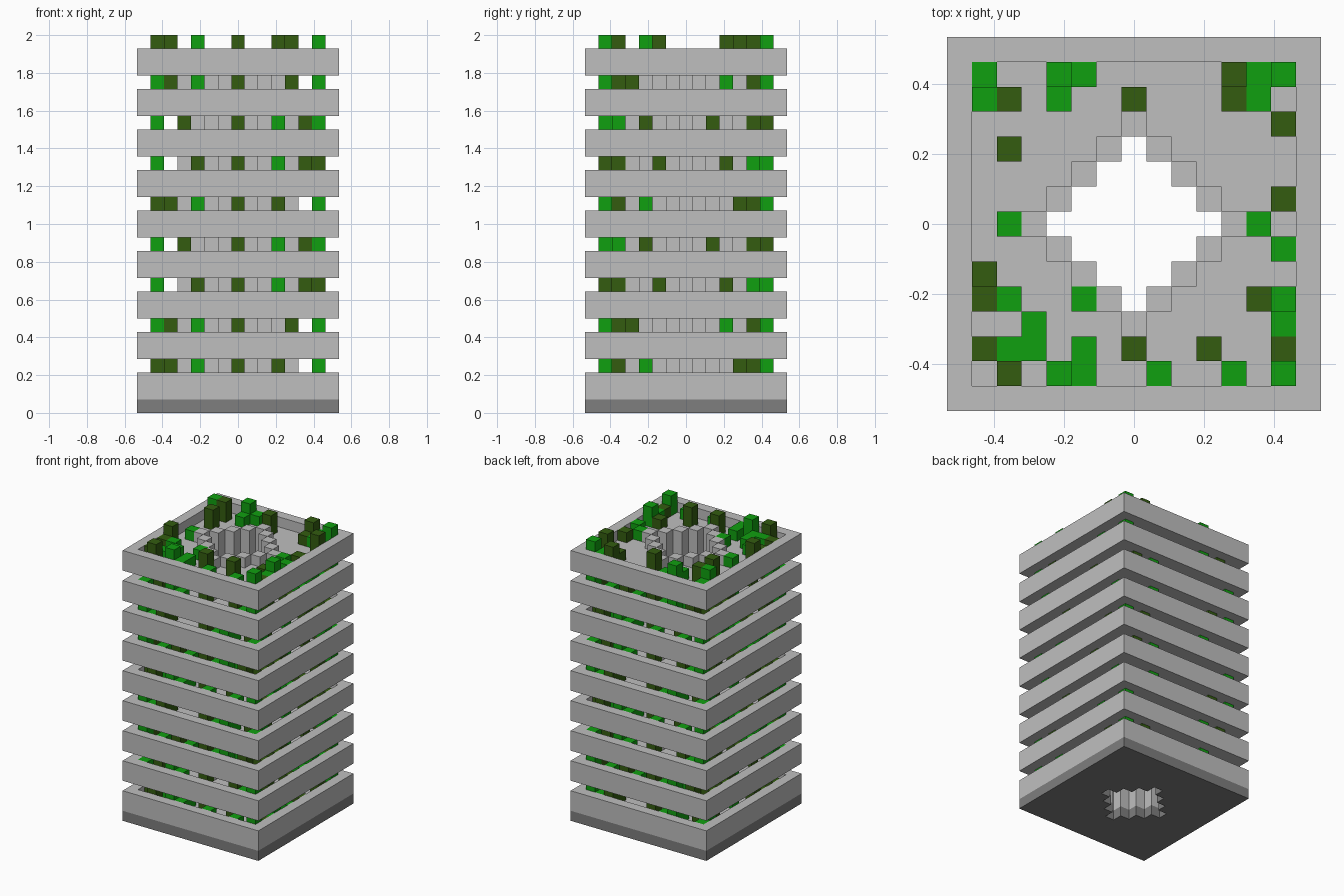
import bpy, bmesh

cube = bpy.data.objects.get("Cube")
if cube:
    bpy.data.objects.remove(cube, do_unlink=True)

U = 1 / 14      # one block
FLOORS = 9


def material(name, rgb):
    m = bpy.data.materials.new(name)
    m.use_nodes = True
    col = (*rgb, 1)
    m.diffuse_color = col
    m.node_tree.nodes["Principled BSDF"].inputs["Base Color"].default_value = col
    return m


concrete = material("light concrete", (0.52, 0.52, 0.52))
plinth = material("dark concrete", (0.21, 0.21, 0.21))
leaf = material("bright leaf green", (0.005, 0.352, 0.005))
olive = material("dark olive green", (0.033, 0.107, 0.005))


def blocks(name, cells, mat, z0=0, z1=1):
    """Prism over grid cells. cells is {(x, y): height} or a set of equal height z0..z1."""
    tops = dict(cells) if isinstance(cells, dict) else {c: z1 - z0 for c in cells}
    bm = bmesh.new()

    def quad(*pts):
        bm.faces.new([bm.verts.new((x * U, y * U, z * U)) for x, y, z in pts])

    for (x, y), h in tops.items():
        a, b, c, d = x - .5, x + .5, y - .5, y + .5
        t = z0 + h
        quad((a, c, t), (b, c, t), (b, d, t), (a, d, t))
        quad((a, d, z0), (b, d, z0), (b, c, z0), (a, c, z0))
        sides = (((0, -1), (a, c), (b, c)), ((1, 0), (b, c), (b, d)),
                 ((0, 1), (b, d), (a, d)), ((-1, 0), (a, d), (a, c)))
        for (dx, dy), p, q in sides:
            low = z0 + tops.get((x + dx, y + dy), 0)
            if low < t:      # only the exposed part of each side
                quad((*p, low), (*q, low), (*q, t), (*p, t))
    bmesh.ops.remove_doubles(bm, verts=bm.verts, dist=1e-4)
    me = bpy.data.meshes.new(name)
    bm.to_mesh(me)
    bm.free()
    me.materials.append(mat)
    ob = bpy.data.objects.new(name, me)
    bpy.context.collection.objects.link(ob)
    return ob


# Plan shapes: square footprint around a stepped diamond shaft
square = {(x, y) for x in range(-7, 8) for y in range(-7, 8)}
footprint = {c for c in square if abs(c[0]) + abs(c[1]) > 3}
core = {c for c in square if abs(c[0]) + abs(c[1]) == 4}
slab = footprint - core
rim = {c for c in square if max(abs(c[0]), abs(c[1])) == 7}

# Planting plan: low plants one block high, tall ones two
leaf_tall = [(-6, 5), (-3, 6), (6, 6), (-3, -6), (6, -6), (6, -3)]
leaf_low = [(-6, 6), (-2, 6), (-3, 5), (5, 6), (5, 5), (-5, 0), (5, 0), (6, -1),
            (-5, -3), (-2, -3), (-4, -4), (6, -4), (-5, -5), (-4, -5), (-2, -5),
            (-2, -6), (1, -6), (4, -6)]
olive_tall = [(-5, 5), (0, 5), (4, 6), (6, 4), (-5, 3), (-6, -2), (-5, -6),
              (0, -5), (3, -5)]
olive_low = [(4, 5), (6, 1), (-6, -3), (5, -3), (-6, -5), (6, -5)]


def planting(low, tall, mx, my):
    cells = {(x * mx, y * my): 1 for x, y in low}
    cells.update({(x * mx, y * my): 2 for x, y in tall})
    return cells


# Base and shaft wall
blocks("base", footprint, plinth, 0, 1)
blocks("shaft_wall", core, concrete, 1, 3 * FLOORS)

# Each floor mirrors the planting plan differently
flips = [(1, 1), (1, -1), (-1, 1), (-1, -1), (1, 1), (-1, 1), (-1, -1), (1, -1), (1, 1)]
for k, (mx, my) in enumerate(flips):
    z = 3 * k + 1
    n = k + 1
    blocks(f"floor_slab_{n}", slab, concrete, z, z + 1)
    blocks(f"parapet_{n}", rim, concrete, z + 1, z + 2)
    blocks(f"bright_plants_{n}", planting(leaf_low, leaf_tall, mx, my), leaf, z + 1)
    blocks(f"dark_plants_{n}", planting(olive_low, olive_tall, mx, my), olive, z + 1)
